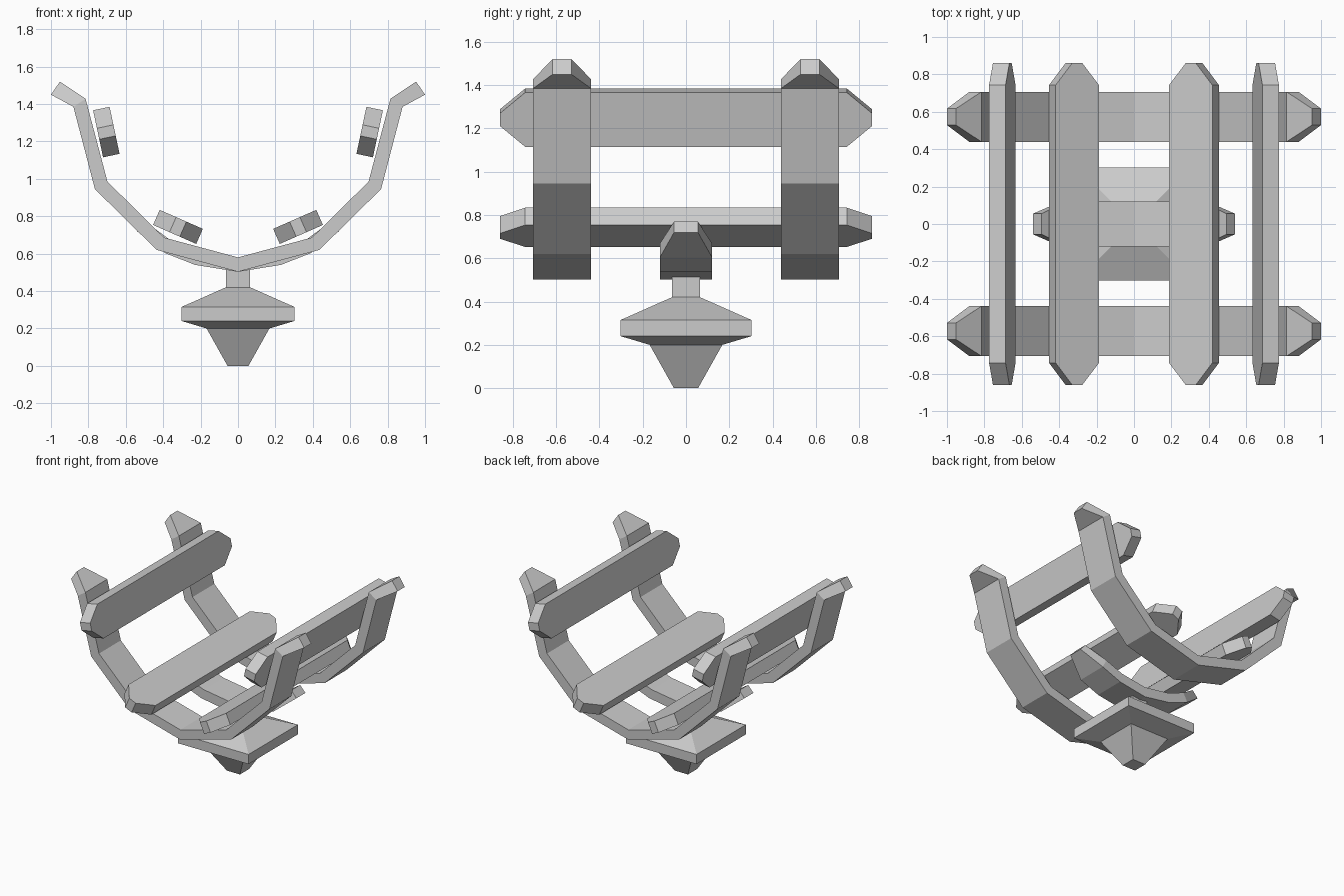
import bpy, bmesh
from mathutils import Vector

if "Cube" in bpy.data.objects:
    bpy.data.objects.remove(bpy.data.objects["Cube"])


def loft(name, rings):
    """Skin a list of four-point rings and cap both ends."""
    bm = bmesh.new()
    loops = [[bm.verts.new(p) for p in ring] for ring in rings]
    for a, b in zip(loops, loops[1:]):
        for i in range(4):
            j = (i + 1) % 4
            bm.faces.new((a[i], a[j], b[j], b[i]))
    bm.faces.new(loops[0])
    bm.faces.new(loops[-1])
    bmesh.ops.recalc_face_normals(bm, faces=bm.faces)
    mesh = bpy.data.meshes.new(name)
    bm.to_mesh(mesh)
    bm.free()
    obj = bpy.data.objects.new(name, mesh)
    bpy.context.collection.objects.link(obj)
    return obj


def rib(name, y, half):
    """Bent strap; half = (lower x, z, upper x, z, half width) from the centre out."""
    path = [(-a, b, -c, d, w) for a, b, c, d, w in half[:0:-1]] + half
    return loft(name, [[(a, y - w, b), (a, y + w, b), (c, y + w, d), (c, y - w, d)]
                       for a, b, c, d, w in path])


def plank(name, center, across, width, thick):
    """Board along y whose ends narrow across the width only."""
    u = Vector((across[0], 0, across[1])).normalized()
    n = Vector((-u.z, 0, u.x)) * thick / 2
    c = Vector((center[0], 0, center[1]))
    rings = []
    for y, h in ((-0.86, 0.03), (-0.743, width / 2), (0.743, width / 2), (0.86, 0.03)):
        p = c + Vector((0, y, 0))
        rings.append([p - u * h - n, p + u * h - n, p + u * h + n, p - u * h + n])
    return loft(name, rings)


# stepped square foot and stem
loft("pedestal", [[(-r, -r, z), (r, -r, z), (r, r, z), (-r, r, z)]
                  for r, z in ((0.056, 0), (0.168, 0.2), (0.302, 0.24), (0.302, 0.315),
                               (0.065, 0.42), (0.065, 0.53))])

# large front and back ribs
big = [(0, 0.503, 0, 0.58, 0.134), (0.435, 0.62, 0.395, 0.686, 0.134),
       (0.765, 0.945, 0.698, 0.985, 0.134), (0.88, 1.385, 0.815, 1.428, 0.134),
       (1.0, 1.45, 0.952, 1.52, 0.044)]
rib("front_rib", -0.573, big)
rib("back_rib", 0.573, big)

# short middle rib
rib("middle_rib", 0, [(0, 0.503, 0, 0.58, 0.121), (0.23, 0.54, 0.21, 0.612, 0.121),
                      (0.39, 0.603, 0.355, 0.668, 0.121), (0.54, 0.72, 0.495, 0.77, 0.055)])

# lengthwise planks on both sides
for side, s in (("left", -1), ("right", 1)):
    plank(side + "_upper_plank", (s * 0.704, 1.25), (s * 0.212, 1), 0.257, 0.09)
    plank(side + "_lower_plank", (s * 0.321, 0.743), (1, s * 0.44), 0.252, 0.088)
